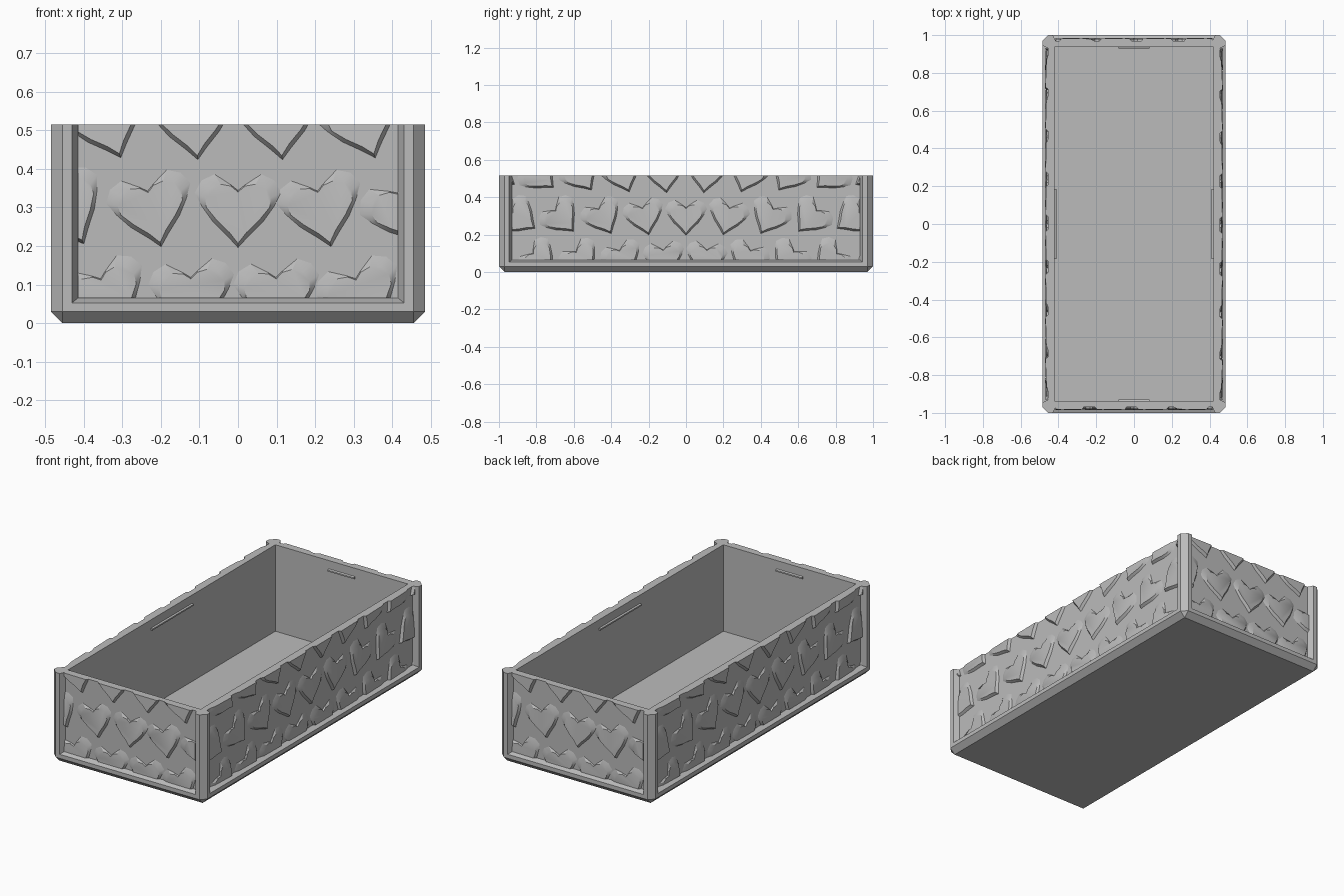
import bpy, bmesh, math
from mathutils import Matrix, Vector

if "Cube" in bpy.data.objects:
    bpy.data.objects.remove(bpy.data.objects["Cube"])

HX, HY, TOP = 0.485, 1.0, 0.515
CHAMFER, RECESS, FLOOR = 0.03, 0.03, 0.02
RAIL = 0.065          # panel bottom height
POST = 0.07           # panel inset from the outer corner

grey = bpy.data.materials.new("plain grey")
grey.use_nodes = True
grey.diffuse_color = (0.5, 0.5, 0.5, 1)
grey.node_tree.nodes["Principled BSDF"].inputs["Base Color"].default_value = grey.diffuse_color


def finish(bm, name):
    bmesh.ops.recalc_face_normals(bm, faces=bm.faces)
    mesh = bpy.data.meshes.new(name)
    bm.to_mesh(mesh)
    bm.free()
    mesh.materials.append(grey)
    obj = bpy.data.objects.new(name, mesh)
    bpy.context.collection.objects.link(obj)
    return obj


def add_box(bm, low, high):
    low, high = Vector(low), Vector(high)
    m = Matrix.Translation((low + high) / 2) @ Matrix.Diagonal((high - low).to_4d())
    return bmesh.ops.create_cube(bm, size=1, matrix=m)["verts"]


def cut(target, cutter):
    cutter.hide_render = True
    mod = target.modifiers.new("cut", "BOOLEAN")
    mod.operation, mod.solver, mod.object = "DIFFERENCE", "EXACT", cutter
    bpy.context.view_layer.objects.active = target
    bpy.ops.object.modifier_apply(modifier=mod.name)
    bpy.data.objects.remove(cutter)


# Name, turn about z, half length, distance from the centre, tilt rule
SIDES = [
    ("front", 0, HX, HY, lambda u: abs(u)),
    ("left", 90, HY, HX, lambda u: -u),
    ("back", 180, HX, HY, lambda u: abs(u)),
    ("right", 270, HY, HX, lambda u: -u),
]


def turn(angle):
    return Matrix.Rotation(math.radians(angle), 4, "Z")


# Tray body with chamfered corners and underside
bm = bmesh.new()
add_box(bm, (-HX, -HY, 0), (HX, HY, TOP))
edges = [e for e in bm.edges if not all(v.co.z > 0.1 for v in e.verts)]
bmesh.ops.bevel(bm, geom=edges, offset=CHAMFER, segments=1, affect="EDGES")
tray = finish(bm, "tray_body")

# Hollow interior
bm = bmesh.new()
add_box(bm, (-0.42, -0.938, FLOOR), (0.42, 0.938, 1))
cut(tray, finish(bm, "interior_cutter"))

# Recessed panels with sloped borders, open at the top
for name, angle, half, dist, tilt in SIDES:
    bm = bmesh.new()
    inner = half - POST
    for v in add_box(bm, (-inner, -dist - RECESS, RAIL), (inner, -dist + RECESS, 1)):
        if v.co.y < -dist:
            v.co.x += math.copysign(0.03, v.co.x)
            v.co.z -= 0.024 if v.co.z < 0.5 else 0
    bm.transform(turn(angle))
    cut(tray, finish(bm, name + "_panel_cutter"))

# Right half of the heart outline, from tip to notch
HALF_HEART = [(0, -0.078), (0.022, -0.05), (0.055, -0.018), (0.082, 0.015),
              (0.085, 0.04), (0.072, 0.065), (0.045, 0.075), (0.018, 0.07), (0, 0.055)]
OUTLINE = HALF_HEART + [(-x, y) for x, y in HALF_HEART[-2:0:-1]]


def add_heart(bm, u, z, tilt):
    """Raised heart whose lower rim is crisp and whose lobes fade into the panel."""
    rings = [[], [], []]
    for x, y in OUTLINE:
        p = Vector((x, y))
        spread = 0.011 if y < 0.03 else 0.03
        if abs(x) < 0.02 and y > 0:
            spread = 0.004
        q = p + p.normalized() * spread
        height = 0.016 - 0.05 * (y + 0.078)
        for ring, (s, d) in zip(rings, ((p, height), (q, 0), (q, -0.006))):
            ring.append(bm.verts.new((s.x, -d, s.y)))
    n = len(OUTLINE)
    bm.faces.new(rings[0])
    bm.faces.new(rings[2])
    for a, b in zip(rings, rings[1:]):
        for i in range(n):
            j = (i + 1) % n
            bm.faces.new((a[i], a[j], b[j], b[i]))
    m = Matrix.Translation((u, 0, z)) @ Matrix.Rotation(-tilt, 4, "Y")
    bmesh.ops.transform(bm, matrix=m, verts=[v for ring in rings for v in ring])


def clip(bm, point, normal):
    geom = bm.verts[:] + bm.edges[:] + bm.faces[:]
    bmesh.ops.bisect_plane(bm, geom=geom, plane_co=point, plane_no=normal, clear_outer=True)
    rim = [e for e in bm.edges if e.is_boundary]
    if rim:
        bmesh.ops.holes_fill(bm, edges=rim, sides=0)


# Rows of hearts on each panel, trimmed to its border
for name, angle, half, dist, tilt in SIDES:
    bm = bmesh.new()
    inner = half - POST
    step = 0.22
    count = int(half / step) + 2
    for row, z in enumerate((0.06, 0.285, 0.512)):
        for i in range(-count, count + 1):
            u = i * step + (0 if row == 1 else 0.105)
            if abs(u) < inner + 0.1:
                add_heart(bm, u, z, math.radians(62) * tilt(u))
    clip(bm, (inner, 0, 0), (1, 0, 0))
    clip(bm, (-inner, 0, 0), (-1, 0, 0))
    clip(bm, (0, 0, RAIL), (0, 0, -1))
    clip(bm, (0, 0, TOP), (0, 0, 1))
    bm.transform(turn(angle) @ Matrix.Translation((0, -dist + RECESS, 0)))
    hearts = finish(bm, name + "_hearts")
    bpy.ops.object.select_all(action="DESELECT")
    hearts.select_set(True)
    bpy.context.view_layer.objects.active = hearts
    bpy.ops.object.shade_smooth_by_angle(angle=math.radians(28))

# Thin catch ridges near the inner rim
for name, angle, half, dist, tilt in SIDES:
    bm = bmesh.new()
    wall, reach = (0.938, 0.083) if half == HX else (0.42, 0.185)
    for v in add_box(bm, (-reach, -wall - 0.005, 0.45), (reach, -wall + 0.009, 0.47)):
        if v.co.y > -wall:
            v.co.z = 0.46 + (v.co.z - 0.46) * 0.4
    bm.transform(turn(angle))
    finish(bm, name + "_catch_ridge")
